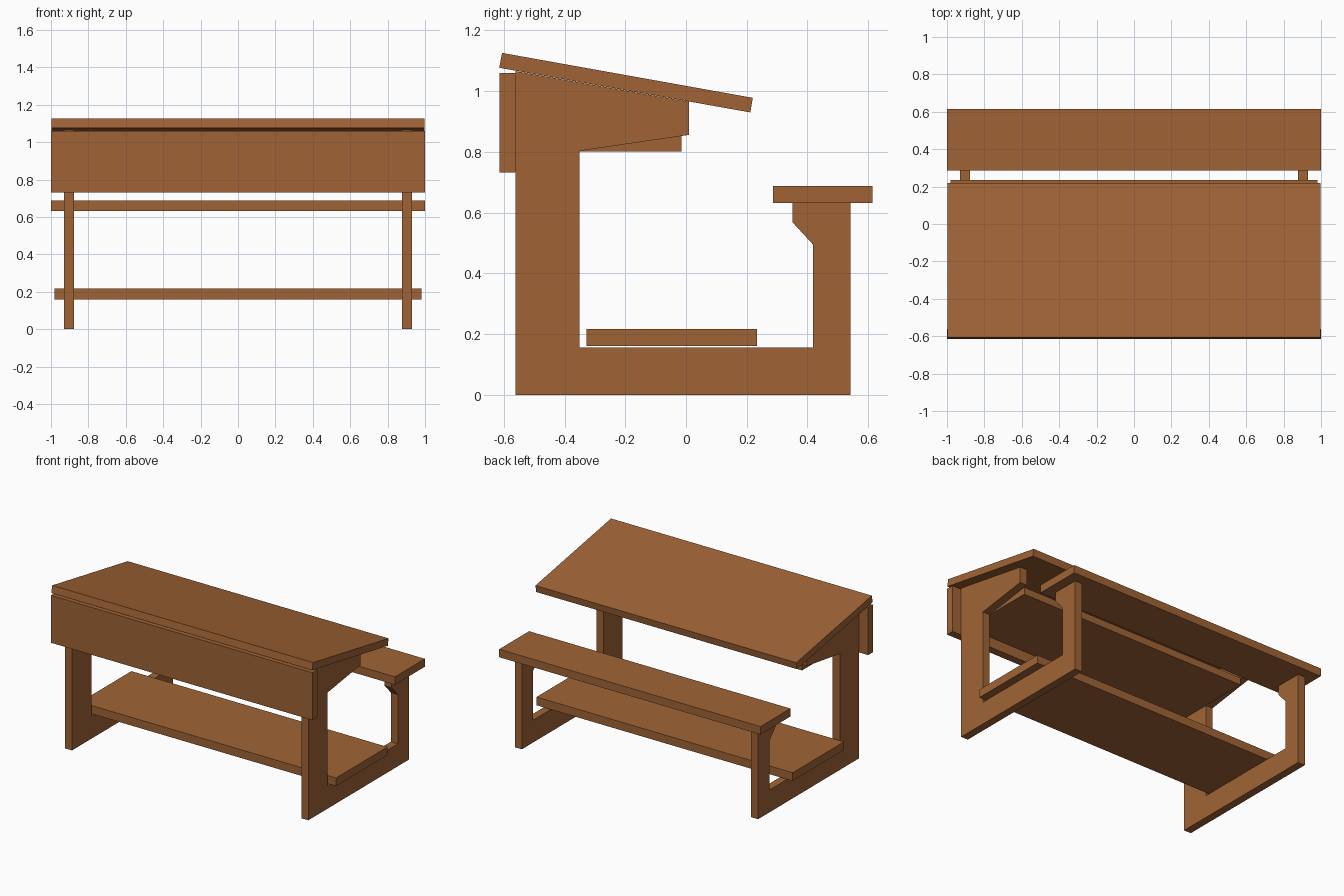
import bpy
import bmesh

if "Cube" in bpy.data.objects:
    bpy.data.objects.remove(bpy.data.objects["Cube"])

wood = bpy.data.materials.new("brown wood")
wood.diffuse_color = (0.35, 0.127, 0.036, 1)
wood.use_nodes = True
wood.node_tree.nodes["Principled BSDF"].inputs["Base Color"].default_value = wood.diffuse_color


def extrude_profile(name, profile, x0, x1):
    """Extrude a (y, z) outline along x."""
    bm = bmesh.new()
    face = bm.faces.new([bm.verts.new((x0, y, z)) for y, z in profile])
    ext = bmesh.ops.extrude_face_region(bm, geom=[face])
    verts = [g for g in ext["geom"] if isinstance(g, bmesh.types.BMVert)]
    bmesh.ops.translate(bm, verts=verts, vec=(x1 - x0, 0, 0))
    bmesh.ops.recalc_face_normals(bm, faces=bm.faces)
    mesh = bpy.data.meshes.new(name)
    bm.to_mesh(mesh)
    bm.free()
    mesh.materials.append(wood)
    obj = bpy.data.objects.new(name, mesh)
    bpy.context.collection.objects.link(obj)
    return obj


def board(name, half, y0, y1, z0, z1):
    return extrude_profile(name, [(y0, z0), (y1, z0), (y1, z1), (y0, z1)], -half, half)


# side frames: base rail, tall front post with desk arm, short bench post with bracket
frame = [(-0.561, 0), (0.541, 0), (0.541, 0.631), (0.35, 0.631), (0.35, 0.569),
         (0.418, 0.495), (0.418, 0.155), (-0.351, 0.155), (-0.351, 0.803),
         (0.01, 0.856), (0.01, 0.965), (-0.561, 1.066)]
for side, x0 in (("left", -0.931), ("right", 0.877)):
    extrude_profile(side + "_frame", frame, x0, x0 + 0.054)

# sloping desk top
extrude_profile("desk_top", [(-0.615, 1.077), (0.212, 0.93), (0.22, 0.978), (-0.606, 1.126)],
                -0.998, 0.998)

# horizontal boards
board("front_panel", 1.0, -0.615, -0.562, 0.732, 1.06)
board("book_shelf", 0.877, -0.561, -0.015, 0.802, 0.852)
board("foot_rest", 0.98, -0.327, 0.234, 0.16, 0.217)
board("bench_seat", 1.0, 0.287, 0.614, 0.632, 0.687)
